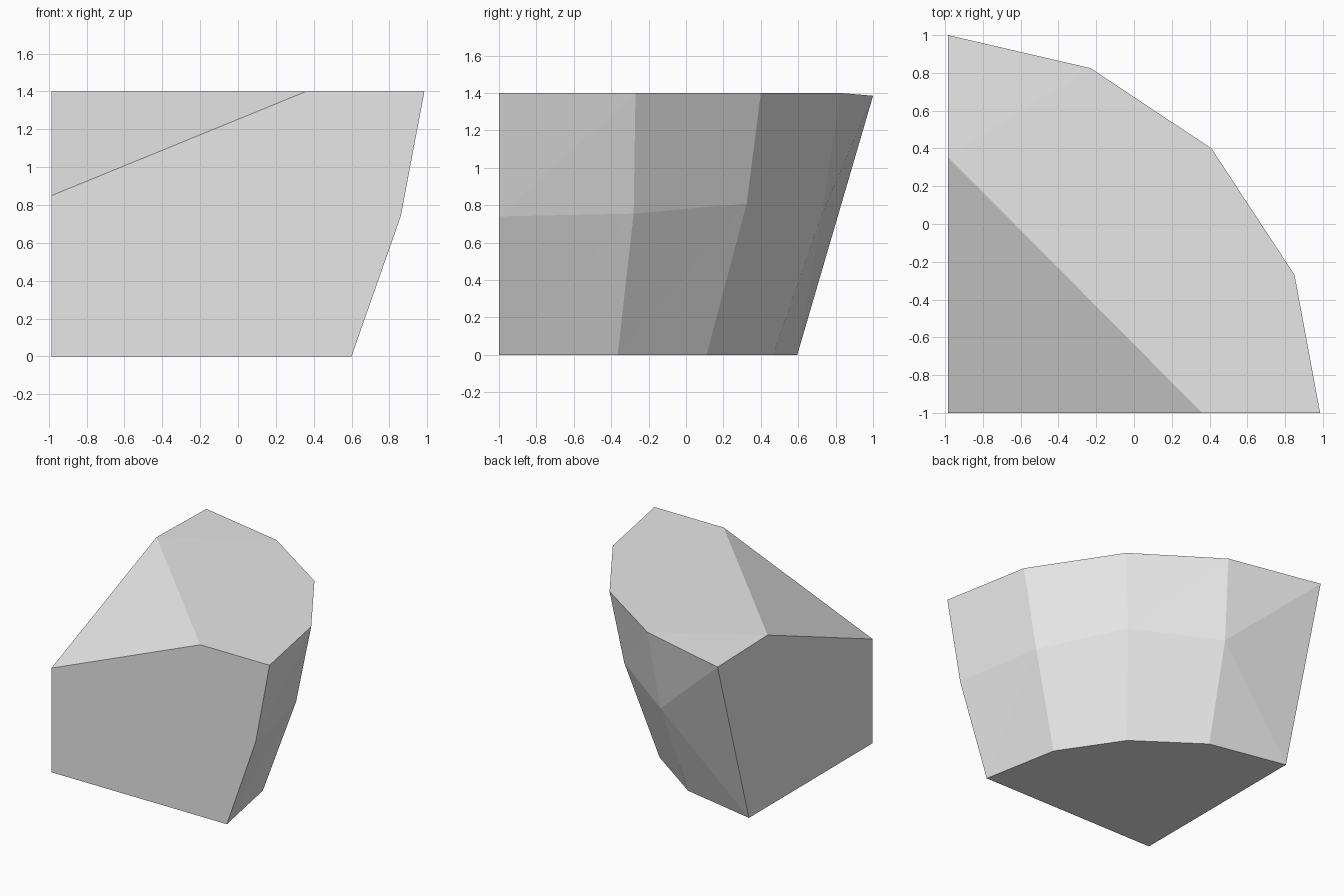
import bpy
import bmesh

cube = bpy.data.objects.get("Cube")
if cube:
    bpy.data.objects.remove(cube, do_unlink=True)

# Rings of the faceted curved side, from the front end to the back end
W, H = 0.985, 1.4
bottom = [(0.6, -1, 0), (0.48, -0.365, 0), (0.16, 0.11, 0), (-0.345, 0.465, 0), (-W, 0.595, 0)]
middle = [(0.86, -1, 0.74), (0.72, -0.28, 0.755), (0.33, 0.325, 0.81), (-0.28, 0.727, 0.755)]
top = [(W, -1, H), (0.85, -0.27, H), (0.41, 0.4, H), (-0.23, 0.825, H), (-W, 1, 1.385)]

bm = bmesh.new()
low, mid, high = ([bm.verts.new(p) for p in ring] for ring in (bottom, middle, top))
foot = bm.verts.new((-W, -1, 0))
dip = bm.verts.new((-W, -1, 0.85))
rim_front = bm.verts.new((0.36, -1, H))
rim_side = bm.verts.new((-W, 0.355, H))


def face(*verts):
    bm.faces.new(verts)


# Curved side: two bands of triangulated facets
for a, b in ((low, mid), (mid, high)):
    for i in range(3):
        face(a[i], a[i + 1], b[i + 1])
        face(a[i], b[i + 1], b[i])

# Back end, where the middle ring fans out to the straight edge
face(low[3], low[4], mid[3])
face(low[4], high[4], mid[3])
face(mid[3], high[4], high[3])

# Flat cut sides and base
face(foot, low[0], mid[0], high[0], rim_front, dip)
face(foot, dip, rim_side, high[4], low[4])
face(foot, *reversed(low))

# Top: flat plateau, tilted back corner and sloping chamfer
face(rim_front, *high[:4], rim_side)
face(rim_side, high[3], high[4])
face(dip, rim_front, rim_side)

bmesh.ops.recalc_face_normals(bm, faces=bm.faces)
mesh = bpy.data.meshes.new("rock_block")
bm.to_mesh(mesh)
bm.free()

# Plain stone colour
stone = bpy.data.materials.new("light_grey_stone")
stone.use_nodes = True
colour = (0.8, 0.8, 0.8, 1)
stone.diffuse_color = colour
for node in stone.node_tree.nodes:
    if node.type == 'BSDF_PRINCIPLED':
        node.inputs["Base Color"].default_value = colour
mesh.materials.append(stone)

rock = bpy.data.objects.new("rock_block", mesh)
bpy.context.scene.collection.objects.link(rock)
